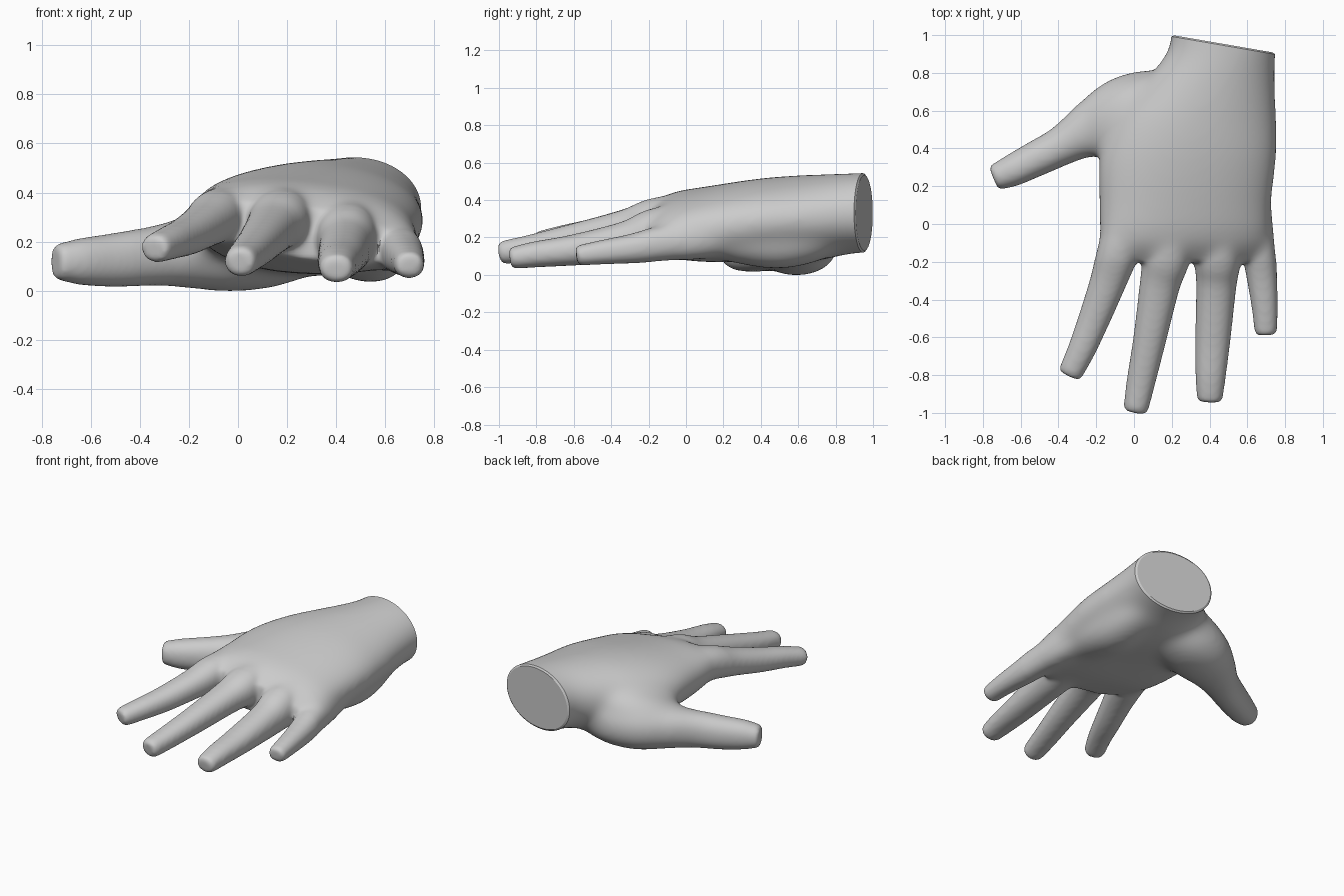
import bpy, bmesh, math
from mathutils import Vector

if "Cube" in bpy.data.objects:
    bpy.data.objects.remove(bpy.data.objects["Cube"])

skin = bpy.data.materials.new("light grey")
skin.diffuse_color = (0.6, 0.6, 0.6, 1)
skin.use_nodes = True
skin.node_tree.nodes["Principled BSDF"].inputs["Base Color"].default_value = skin.diffuse_color

SIDES = 40
bm = bmesh.new()


def smooth_rows(rows, steps=4):
    """Spline through the rows so that the tube has no bands."""
    out = []
    for i in range(len(rows) - 1):
        a, b, c, d = (rows[max(i - 1, 0)], rows[i], rows[i + 1],
                      rows[min(i + 2, len(rows) - 1)])
        for k in range(steps):
            t = k / steps
            out.append(tuple(
                q + 0.5 * t * (r - p + t * (2 * p - 5 * q + 4 * r - s
                                            + t * (3 * (q - r) + s - p)))
                for p, q, r, s in zip(a, b, c, d)))
    return out + [rows[-1]]


def loft(rows, across_y=False):
    """Closed tube; rows are (x, y, z, half_width, half_height, roll, squareness)."""
    pts = [Vector(r[:3]) for r in rows]
    rings = []
    for i, (x, y, z, hw, hh, roll, square) in enumerate(rows):
        t = pts[min(i + 1, len(pts) - 1)] - pts[max(i - 1, 0)]
        t = Vector((0, 1, 0)) if across_y else t.normalized()
        side = t.cross(Vector((0, 0, 1))).normalized()
        up = side.cross(t)
        u = side * math.cos(roll) + up * math.sin(roll)
        v = up * math.cos(roll) - side * math.sin(roll)
        ring = []
        for k in range(SIDES):
            a = 2 * math.pi * k / SIDES
            c, s = math.cos(a), math.sin(a)
            p = 2 / square
            c, s = math.copysign(abs(c) ** p, c), math.copysign(abs(s) ** p, s)
            ring.append(bm.verts.new(pts[i] + u * hw * c + v * hh * s))
        rings.append(ring)
    faces = [bm.faces.new(rings[0]), bm.faces.new(rings[-1])]
    for a, b in zip(rings, rings[1:]):
        for k in range(SIDES):
            j = (k + 1) % SIDES
            faces.append(bm.faces.new((a[k], a[j], b[j], b[k])))
    bmesh.ops.recalc_face_normals(bm, faces=faces)


def pad(rows):
    """Plain tube without roll."""
    loft(smooth_rows([r + (0, 2.1) for r in rows]))


def digit(rows):
    """Tube with a blunt, slightly rounded tip added beyond the last row."""
    a, b = Vector(rows[-2][:3]), Vector(rows[-1][:3])
    d = (b - a).normalized()
    hw, hh = rows[-1][3:5]
    rows = smooth_rows([r + (0, 2.2) for r in rows])
    rows.append((*(b + d * 0.027), hw * 0.95, hh * 0.94, 0, 2.2))
    rows.append((*(b + d * 0.042), hw * 0.78, hh * 0.76, 0, 2.2))
    loft(rows)


# palm and wrist, knuckles to forearm
loft(smooth_rows([
    (0.27, -0.20, 0.235, 0.39, 0.105, -0.16, 2.4),
    (0.27, -0.08, 0.263, 0.45, 0.16, -0.14, 2.4),
    (0.27, 0.10, 0.27, 0.458, 0.196, -0.09, 2.3),
    (0.285, 0.35, 0.288, 0.472, 0.222, -0.03, 2.1),
    (0.32, 0.55, 0.295, 0.437, 0.235, 0, 2.0),
    (0.385, 0.72, 0.308, 0.365, 0.23, 0.02, 2.0),
    (0.445, 0.86, 0.326, 0.305, 0.218, 0.03, 2.0),
    (0.475, 0.97, 0.333, 0.282, 0.214, 0.03, 2.05),
    (0.475, 1.15, 0.333, 0.282, 0.214, 0.03, 2.05),
]), across_y=True)

# thumb with its fleshy base
digit([
    (0.32, 0.64, 0.225, 0.14, 0.145),
    (0.13, 0.625, 0.185, 0.195, 0.172),
    (-0.05, 0.585, 0.165, 0.20, 0.17),
    (-0.20, 0.52, 0.155, 0.158, 0.147),
    (-0.37, 0.42, 0.138, 0.108, 0.12),
    (-0.52, 0.345, 0.124, 0.094, 0.108),
    (-0.64, 0.285, 0.119, 0.085, 0.095),
    (-0.705, 0.258, 0.118, 0.074, 0.08),
])
# web between thumb and palm
pad([
    (0.25, 0.58, 0.32, 0.20, 0.15),
    (0.05, 0.565, 0.265, 0.215, 0.155),
    (-0.10, 0.525, 0.22, 0.19, 0.14),
    (-0.23, 0.475, 0.17, 0.13, 0.115),
    (-0.36, 0.42, 0.145, 0.08, 0.08),
])
# heel of the palm on the outer side
pad([
    (0.53, 0.82, 0.25, 0.13, 0.11),
    (0.53, 0.66, 0.20, 0.16, 0.138),
    (0.54, 0.48, 0.18, 0.165, 0.15),
    (0.55, 0.28, 0.19, 0.155, 0.13),
    (0.56, 0.12, 0.21, 0.13, 0.11),
])
# index finger
digit([
    (0.03, 0.22, 0.315, 0.12, 0.10),
    (-0.03, 0.03, 0.315, 0.13, 0.115),
    (-0.08, -0.13, 0.307, 0.115, 0.11),
    (-0.135, -0.30, 0.268, 0.097, 0.09),
    (-0.21, -0.50, 0.223, 0.084, 0.078),
    (-0.275, -0.66, 0.197, 0.074, 0.068),
    (-0.325, -0.765, 0.177, 0.067, 0.061),
])
# middle finger
digit([
    (0.23, 0.20, 0.325, 0.12, 0.12),
    (0.195, 0.0, 0.31, 0.13, 0.13),
    (0.17, -0.18, 0.287, 0.126, 0.12),
    (0.137, -0.32, 0.252, 0.107, 0.098),
    (0.085, -0.60, 0.192, 0.088, 0.082),
    (0.04, -0.82, 0.147, 0.077, 0.07),
    (0.014, -0.955, 0.123, 0.068, 0.064),
])
# ring finger
digit([
    (0.46, 0.20, 0.28, 0.12, 0.14),
    (0.45, 0.0, 0.245, 0.13, 0.15),
    (0.443, -0.18, 0.215, 0.126, 0.135),
    (0.436, -0.32, 0.177, 0.107, 0.11),
    (0.418, -0.60, 0.133, 0.094, 0.083),
    (0.406, -0.80, 0.11, 0.081, 0.07),
    (0.402, -0.90, 0.095, 0.071, 0.061),
])
# little finger
digit([
    (0.61, 0.20, 0.22, 0.10, 0.12),
    (0.635, 0.04, 0.19, 0.10, 0.113),
    (0.658, -0.13, 0.168, 0.091, 0.097),
    (0.677, -0.28, 0.142, 0.081, 0.08),
    (0.692, -0.44, 0.122, 0.069, 0.066),
    (0.697, -0.545, 0.108, 0.062, 0.057),
])

mesh = bpy.data.meshes.new("hand")
bm.to_mesh(mesh)
bm.free()
hand = bpy.data.objects.new("hand", mesh)
bpy.context.collection.objects.link(hand)

# fuse the parts and blend the joints
fuse = hand.modifiers.new("fuse", 'REMESH')
fuse.mode = 'VOXEL'
fuse.voxel_size = 0.013
soft = hand.modifiers.new("soften", 'SMOOTH')
soft.factor = 0.5
soft.iterations = 10
graph = bpy.context.evaluated_depsgraph_get()
fused = bpy.data.meshes.new_from_object(hand.evaluated_get(graph))
hand.modifiers.clear()
hand.data = fused

# extra softening over the palm, fading out toward the digits
bm = bmesh.new()
bm.from_mesh(fused)
for step in range(50):
    fade = step / 50
    region = [v for v in bm.verts
              if v.co.y > -0.20 + 0.14 * fade and v.co.x > -0.42 + 0.16 * fade]
    bmesh.ops.smooth_vert(bm, verts=region, factor=0.5,
                          use_axis_x=True, use_axis_y=True, use_axis_z=True)

# slanted flat wrist cut with a narrow bevelled rim
centre = Vector((0.475, 0.945, 0.33))
normal = Vector((0.17, 0.985, 0)).normalized()
bmesh.ops.bisect_plane(bm, geom=bm.verts[:] + bm.edges[:] + bm.faces[:], dist=1e-5,
                       plane_co=centre, plane_no=normal, clear_outer=True)
rim = [e for e in bm.edges if e.is_boundary]
grown = bmesh.ops.extrude_edge_only(bm, edges=rim)["geom"]
for v in grown:
    if isinstance(v, bmesh.types.BMVert):
        v.co = centre + (v.co - centre) * 0.95 + normal * 0.008
bmesh.ops.contextual_create(bm, geom=[e for e in bm.edges if e.is_boundary])
bmesh.ops.recalc_face_normals(bm, faces=bm.faces[:])

# rest the hand on the ground
low = min(v.co.z for v in bm.verts)
for v in bm.verts:
    v.co.z -= low
bm.to_mesh(fused)
bm.free()
fused.name = "hand"
fused.materials.clear()
fused.materials.append(skin)

bpy.context.view_layer.objects.active = hand
hand.select_set(True)
bpy.ops.object.shade_smooth_by_angle(angle=math.radians(35))
for p in fused.polygons:
    if len(p.vertices) > 8:
        p.use_smooth = False
